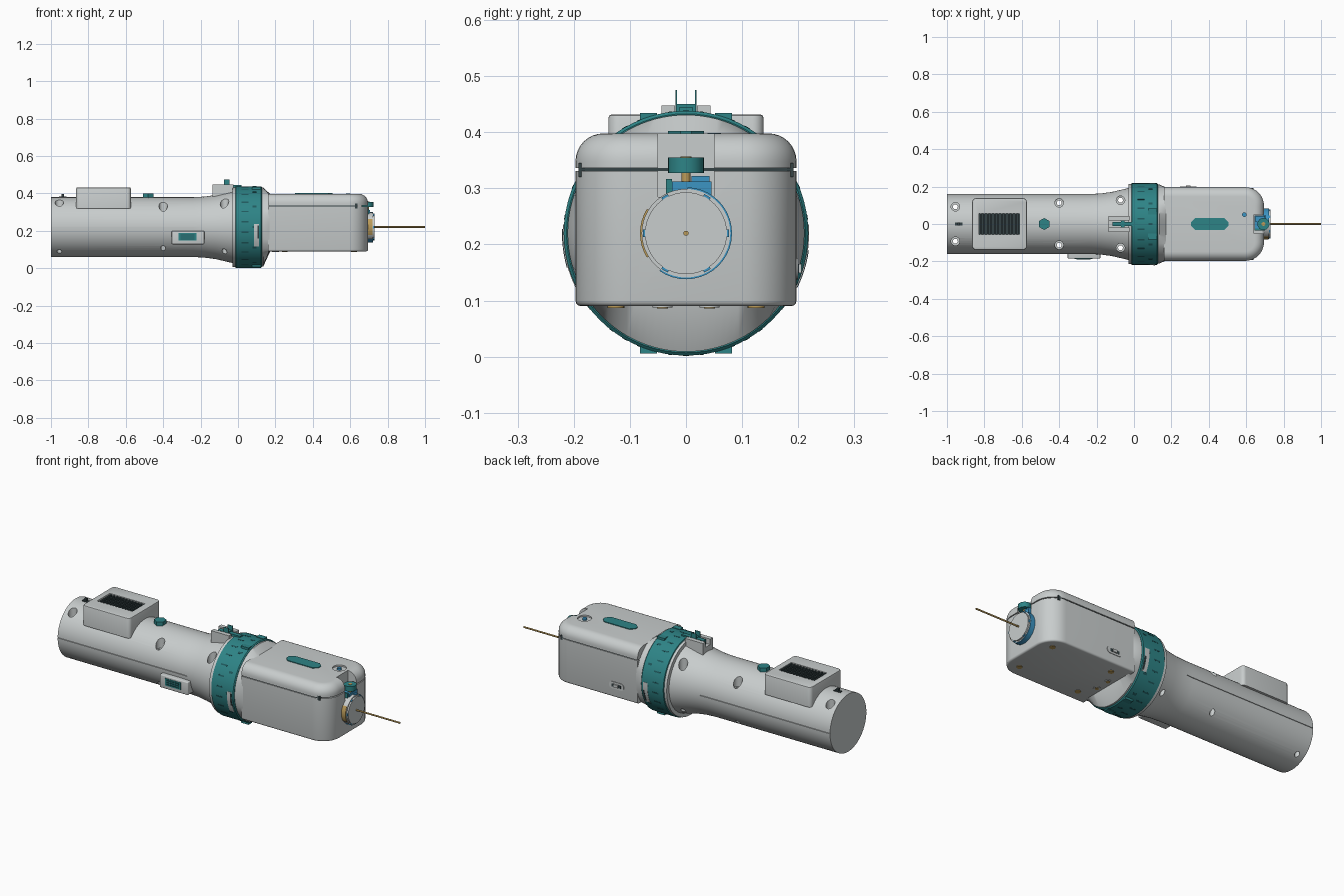
import bpy, bmesh, math
from mathutils import Matrix, Vector

cube = bpy.data.objects.get("Cube")
if cube:
    bpy.data.objects.remove(cube, do_unlink=True)

CZ = 0.22          # height of the long axis
made = []


def material(name, rgb):
    m = bpy.data.materials.new(name)
    m.use_nodes = True
    col = (*rgb, 1)
    m.diffuse_color = col
    m.node_tree.nodes["Principled BSDF"].inputs["Base Color"].default_value = col
    return m


GREY = material("light grey", (0.58, 0.61, 0.61))
TEAL = material("teal", (0.027, 0.23, 0.24))
DEEP = material("deep teal", (0.014, 0.1, 0.11))
BLUE = material("blue", (0.045, 0.3, 0.55))
TAN = material("brass", (0.5, 0.33, 0.1))
DARK = material("charcoal", (0.035, 0.055, 0.06))


def finish(name, bm, *mats):
    bmesh.ops.recalc_face_normals(bm, faces=bm.faces)
    me = bpy.data.meshes.new(name)
    bm.to_mesh(me)
    bm.free()
    ob = bpy.data.objects.new(name, me)
    bpy.context.collection.objects.link(ob)
    for m in mats:
        me.materials.append(m)
    made.append(ob)
    return ob


def box_mesh(x, y, z):
    bm = bmesh.new()
    bmesh.ops.create_cube(bm, size=1)
    for v in bm.verts:
        v.co = [(a[0] + a[1]) / 2 + c * (a[1] - a[0]) for a, c in zip((x, y, z), v.co)]
    return bm


def bevel(bm, size, rule, seg=6):
    edges = [e for e in bm.edges if rule(*(v.co for v in e.verts))]
    bmesh.ops.bevel(bm, geom=edges, offset=size, segments=seg, profile=0.5, affect='EDGES')


def upright(a, b):
    return abs(a.z - b.z) > 0.01


def box(name, x, y, z, mat, round_size=0):
    bm = box_mesh(x, y, z)
    if round_size:
        bevel(bm, round_size, lambda a, b: True, 3)
    return finish(name, bm, mat)


def cyl(name, centre, r, length, axis, mat, sides=32):
    bm = bmesh.new()
    bmesh.ops.create_cone(bm, cap_ends=True, segments=sides, radius1=r, radius2=r, depth=length)
    turn = Vector((0, 0, 1)).rotation_difference(Vector(axis)).to_matrix().to_4x4()
    bm.transform(Matrix.Translation(centre) @ turn)
    return finish(name, bm, mat)


def lathe(name, profile, mat, sides=64):
    """Revolve (x, radius) points about the long axis and cap both ends."""
    bm = bmesh.new()
    rings = []
    for x, r in profile:
        angles = [2 * math.pi * i / sides for i in range(sides)]
        rings.append([bm.verts.new((x, r * math.cos(a), CZ + r * math.sin(a))) for a in angles])
    for p, q in zip(rings, rings[1:]):
        for i in range(sides):
            j = (i + 1) % sides
            bm.faces.new((p[i], p[j], q[j], q[i]))
    bm.faces.new(rings[0])
    bm.faces.new(rings[-1])
    return finish(name, bm, mat)


def arc_plate(name, x, r, a, mat, steps=6):
    """Curved plate around the long axis, angles in degrees from +y."""
    bm = bmesh.new()
    rows = []
    for i in range(steps + 1):
        t = math.radians(a[0] + (a[1] - a[0]) * i / steps)
        corners = ((x[0], r[0]), (x[1], r[0]), (x[1], r[1]), (x[0], r[1]))
        rows.append([bm.verts.new((px, pr * math.cos(t), CZ + pr * math.sin(t))) for px, pr in corners])
    for p, q in zip(rows, rows[1:]):
        for k in range(4):
            bm.faces.new((p[k], p[(k + 1) % 4], q[(k + 1) % 4], q[k]))
    bm.faces.new(rows[0])
    bm.faces.new(rows[-1])
    return finish(name, bm, mat)


def cut(target, cutter):
    mod = target.modifiers.new("cut", 'BOOLEAN')
    mod.operation, mod.object, mod.solver = 'DIFFERENCE', cutter, 'EXACT'
    bpy.context.view_layer.objects.active = target
    bpy.ops.object.modifier_apply(modifier=mod.name)
    made.remove(cutter)
    bpy.data.objects.remove(cutter, do_unlink=True)


# Handle tube with side seams and screw holes
tube = lathe("handle_tube", [(-1, 0.16), (-0.24, 0.16), (-0.18, 0.163), (-0.12, 0.171), (-0.03, 0.192),
                             (-0.03, 0.213), (-0.01, 0.213)], GREY)
for s in (-1, 1):
    cut(tube, box("seam_cutter", (-1.1, -0.2), sorted((s * 0.155, s * 0.2)), (CZ, CZ + 0.003), GREY))
    for x, y in ((-0.955, 0.092), (-0.4, 0.113), (-0.072, 0.127)):
        cut(tube, cyl("hole_cutter", (x, s * y, CZ), 0.013, 0.6, (0, 0, 1), GREY, 20))
        cut(tube, cyl("counterbore_cutter", (x, s * y, CZ + 0.2), 0.023, 0.25, (0, 0, 1), GREY, 24))

# Vent housing with a slatted grille
bm = box_mesh((-0.865, -0.573), (-0.138, 0.138), (0.32, 0.432))
bevel(bm, 0.02, upright)
bevel(bm, 0.006, lambda a, b: min(a.z, b.z) > 0.43, 2)
housing = finish("vent_housing", bm, GREY)
cut(housing, box("vent_cutter", (-0.83, -0.61), (-0.056, 0.056), (0.415, 0.5), GREY))
box("vent_floor", (-0.83, -0.61), (-0.056, 0.056), (0.41, 0.418), DARK)
for i in range(12):
    x = -0.823 + i * 0.0187
    box("vent_slat", (x, x + 0.008), (-0.056, 0.056), (0.416, 0.429), DARK)

# Small controls along the handle
cyl("hex_button", (-0.48, 0, 0.38), 0.032, 0.04, (0, 0, 1), TEAL, 6)
box("rear_sight", (-0.957, -0.917), (-0.009, 0.009), (0.37, 0.384), DARK)
box("rear_sight_post", (-0.945, -0.93), (-0.007, 0.007), (0.38, 0.396), DARK)
box("side_switch_housing", (-0.355, -0.18), (-0.185, -0.11), (0.128, 0.2), GREY, 0.005)
box("side_switch_frame", (-0.318, -0.222), (-0.188, -0.18), (0.148, 0.188), TEAL)
for i in range(3):
    box("side_switch_rib", (-0.308, -0.232), (-0.191, -0.186), (0.154 + i * 0.011, 0.159 + i * 0.011), DEEP)

# Latch on top: channel bracket, slider and twin fins
box("latch_base", (-0.135, -0.025), (-0.044, 0.044), (0.37, 0.418), GREY)
for s in (-1, 1):
    box("latch_rail", (-0.135, -0.025), sorted((s * 0.02, s * 0.044)), (0.41, 0.448), GREY)
    box("latch_fin", (-0.075, -0.045), sorted((s * 0.016, s * 0.019)), (0.43, 0.475), TEAL)
box("latch_slider", (-0.115, 0.02), (-0.012, 0.012), (0.41, 0.445), TEAL)
box("latch_crossbar", (-0.07, -0.05), (-0.019, 0.019), (0.43, 0.45), TEAL)

# Locking ring with slots, side windows and lugs
lathe("locking_ring", [(-0.016, 0.21), (-0.012, 0.218), (0.122, 0.218), (0.127, 0.213)], TEAL, 72)
for i in range(24):
    a = i * 15 + 7.5
    arc_plate("ring_slot", (0.018, 0.055), (0.212, 0.2187), (a - 1, a + 1), DEEP, 2)
    if i % 2:
        arc_plate("ring_short_slot", (0.078, 0.1), (0.212, 0.2187), (a + 6, a + 9), DEEP, 2)
for a in (-12, 192):
    arc_plate("ring_window", (0.085, 0.113), (0.212, 0.2195), (a - 16, a + 16), GREY)
    arc_plate("ring_window_pin", (0.104, 0.113), (0.212, 0.221), (a - 14, a + 4), DARK)
for s in (-1, 1):
    for z in ((0.4, 0.434), (0.006, 0.04)):
        box("ring_lug", (0.075, 0.122), sorted((s * 0.052, s * 0.082)), z, TEAL)

# Shoulder blending the round ring into the square head
bm = bmesh.new()
rings = [[], [], []]
N = 96
for i in range(N):
    a = 2 * math.pi * i / N
    y, z = 0.211 * math.cos(a), CZ + 0.211 * math.sin(a)
    square = (max(-0.196, min(0.196, y)), max(0.09, min(0.397, z)))
    for ring, x, p in zip(rings, (0.12, 0.135, 0.172), ((y, z), (y, z), square)):
        ring.append(bm.verts.new((x, *p)))
for p, q in zip(rings, rings[1:]):
    for i in range(N):
        bm.faces.new((p[i - 1], p[i], q[i], q[i - 1]))
bm.faces.new(rings[0])
bm.faces.new(rings[-1])
finish("head_shoulder", bm, GREY)


# Head body and lid, rounded at the far end
def head_part(name, z, edge_z, size, seg):
    bm = box_mesh((0.16, 0.695), (-0.197, 0.197), z)
    bevel(bm, 0.1, lambda a, b: upright(a, b) and a.x > 0.5, 10)
    bevel(bm, size, lambda a, b: abs(a.z - edge_z) + abs(b.z - edge_z) < 0.001 and max(a.x, b.x) > 0.2, seg)
    return finish(name, bm, GREY)


body = head_part("head_body", (0.09, 0.331), 0.09, 0.01, 3)
lid = head_part("head_lid", (0.336, 0.398), 0.398, 0.05, 8)
box("lid_gasket", (0.165, 0.64), (-0.192, 0.192), (0.32, 0.345), DARK)
for part in (body, lid):
    cut(part, box("notch_cutter", (0.642, 0.8), (-0.05, 0.05), (0.285, 0.5), GREY))
cut(lid, cyl("dimple_cutter", (0.59, 0.05, 0.42), 0.036, 0.06, (0, 0, 1), GREY))
cyl("indicator", (0.59, 0.05, 0.392), 0.012, 0.014, (0, 0, 1), BLUE, 20)

# Lid pad with chamfered ends
bm = box_mesh((0.305, 0.505), (-0.032, 0.032), (0.395, 0.402))
bevel(bm, 0.022, lambda a, b: abs(a.z - b.z) > 0.005, 1)
finish("lid_pad", bm, TEAL)

# Slide switch on the far flank
bm = box_mesh((0.245, 0.335), (0.19, 0.2), (0.138, 0.176))
bevel(bm, 0.017, lambda a, b: abs(a.y - b.y) > 0.005, 5)
finish("slide_switch_plate", bm, GREY)
box("slide_switch_slot", (0.262, 0.318), (0.195, 0.201), (0.149, 0.165), DARK)
box("slide_switch_key", (0.278, 0.302), (0.195, 0.206), (0.149, 0.165), GREY)

# Screws under the head
for s in (-1, 1):
    for x in (0.25, 0.62):
        cyl("foot_screw", (x, s * 0.125, 0.09), 0.015, 0.006, (0, 0, 1), TAN, 20)
    cyl("foot_washer", (0.2, s * 0.042, 0.09), 0.018, 0.005, (0, 0, 1), GREY, 20)
    cyl("foot_pin", (0.2, s * 0.042, 0.09), 0.01, 0.008, (0, 0, 1), TAN, 16)

# Nozzle: backing collar, blue grip arc, brass insert, face and needle
cyl("nozzle_collar", (0.705, 0, CZ), 0.079, 0.036, (1, 0, 0), GREY, 48)
arc_plate("nozzle_grip", (0.69, 0.722), (0.07, 0.082), (-125, 88), BLUE, 24)
arc_plate("nozzle_insert", (0.69, 0.72), (0.07, 0.082), (148, 212), TAN, 8)
cyl("nozzle_face", (0.715, 0, CZ), 0.073, 0.032, (1, 0, 0), GREY, 48)
for a in range(0, 360, 60):
    arc_plate("nozzle_clip", (0.71, 0.729), (0.069, 0.077), (a - 5, a + 5), BLUE, 2)
cyl("needle", (0.86, 0, CZ), 0.0045, 0.28, (1, 0, 0), TAN, 12)

# Thumb screw and its clamp in the notch
box("clamp_block", (0.643, 0.705), (-0.025, 0.045), (0.28, 0.312), BLUE)
box("clamp_wedge", (0.65, 0.7), (0.01, 0.042), (0.31, 0.322), BLUE)
box("clamp_cheek", (0.645, 0.7), (-0.036, -0.025), (0.288, 0.317), TEAL)
cyl("thumb_screw_stem", (0.692, 0, 0.315), 0.008, 0.04, (0, 0, 1), TAN, 16)
cyl("thumb_screw_knob", (0.692, 0, 0.341), 0.032, 0.028, (0, 0, 1), TEAL, 24)
cyl("thumb_screw_cap", (0.692, 0, 0.355), 0.01, 0.004, (0, 0, 1), TAN, 16)

# Smooth shading with crisp edges
bpy.ops.object.select_all(action='DESELECT')
for ob in made:
    ob.select_set(True)
bpy.context.view_layer.objects.active = made[0]
bpy.ops.object.shade_smooth_by_angle(angle=math.radians(32))
